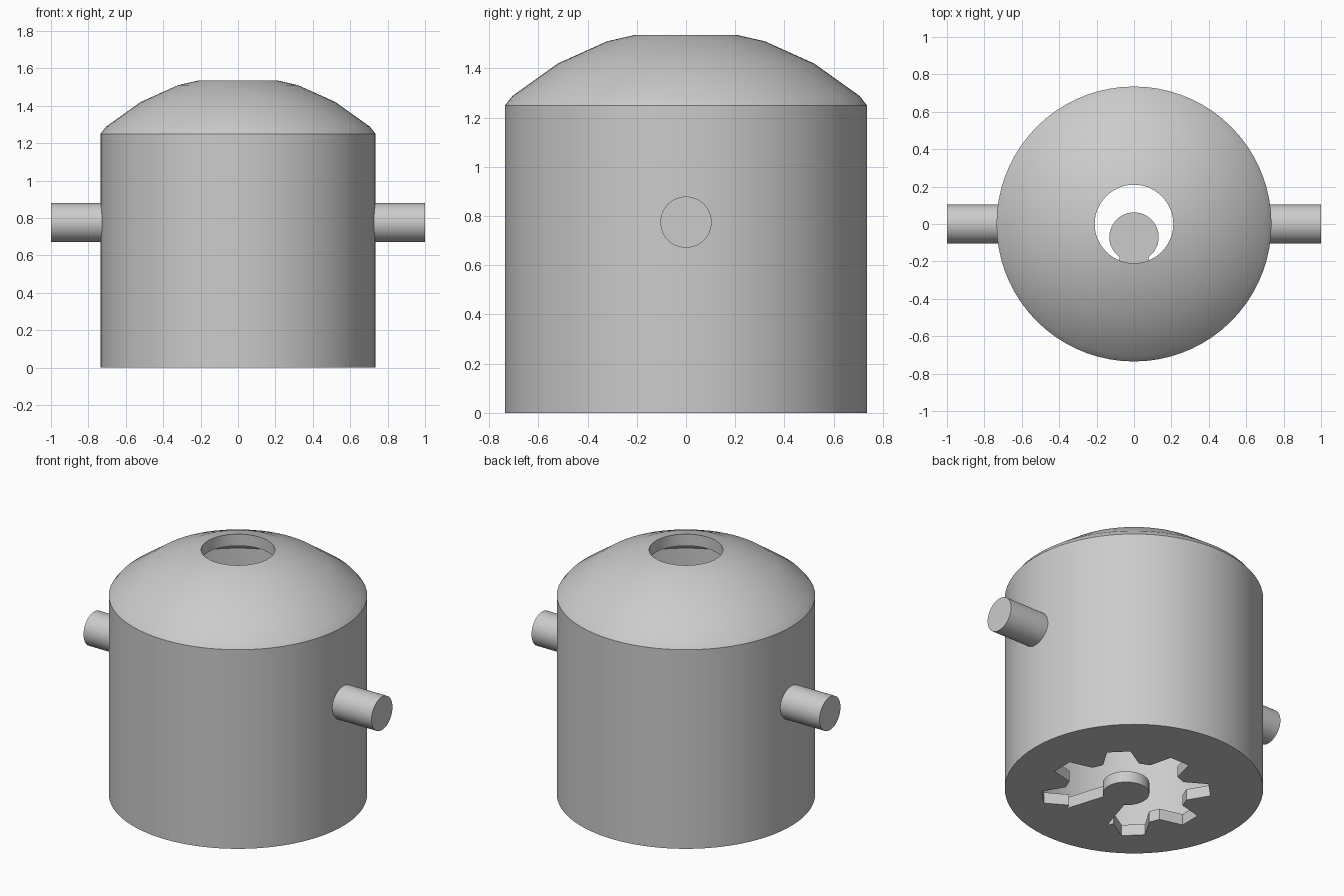
import bpy, bmesh
from math import radians, sin, cos, pi
from mathutils import Matrix, Vector

if "Cube" in bpy.data.objects:
    bpy.data.objects.remove(bpy.data.objects["Cube"], do_unlink=True)

grey = bpy.data.materials.new("plain_grey")
grey.use_nodes = True
colour = (0.6, 0.6, 0.6, 1)
grey.diffuse_color = colour
grey.node_tree.nodes["Principled BSDF"].inputs["Base Color"].default_value = colour

RADIUS, WALL = 0.735, 0.07
GEAR_Y = -0.07


def make_object(name, bm):
    bmesh.ops.recalc_face_normals(bm, faces=bm.faces)
    mesh = bpy.data.meshes.new(name)
    bm.to_mesh(mesh)
    bm.free()
    mesh.materials.append(grey)
    obj = bpy.data.objects.new(name, mesh)
    bpy.context.collection.objects.link(obj)
    return obj


def activate(obj):
    bpy.ops.object.select_all(action="DESELECT")
    obj.select_set(True)
    bpy.context.view_layer.objects.active = obj


def smooth(obj):
    activate(obj)
    bpy.ops.object.shade_smooth_by_angle(angle=radians(30))


def polar(r, degrees):
    return r * cos(radians(degrees)), r * sin(radians(degrees))


# Hollow tank: floor, wall and domed roof with a round opening
inner = RADIUS - WALL
profile = [(0, 0), (RADIUS, 0), (RADIUS, 1.25), (0.705, 1.288), (0.52, 1.42),
           (0.32, 1.51), (0.21, 1.535), (0.21, 1.462), (0.3, 1.442),
           (0.49, 1.355), (inner, 1.235), (inner, WALL), (0, WALL)]
bm = bmesh.new()
verts = [bm.verts.new((r, 0, z)) for r, z in profile]
edges = [bm.edges.new(pair) for pair in zip(verts, verts[1:])]
bmesh.ops.spin(bm, geom=verts + edges, cent=(0, 0, 0), axis=(0, 0, 1),
               angle=2 * pi, steps=72, use_merge=True)
bmesh.ops.remove_doubles(bm, verts=bm.verts, dist=0.0005)
tank = make_object("tank_body", bm)

# Gear-shaped floor opening: seven teeth, with a neck holding the hub disc
outline = [(0.076, -0.108), (0.149, -0.346)]
for i in range(7):
    middle = -45 + 45 * i
    outline += [polar(r, middle + a) for r, a in
                ((0.35, -17), (0.48, -8), (0.48, 8), (0.35, 17))]
outline += [(-0.149, -0.346), (-0.076, -0.108)]
start, end, steps = 230, -50, 40
outline += [polar(0.132, start + (end - start) * i / steps) for i in range(steps + 1)]

bm = bmesh.new()
base = bm.faces.new([bm.verts.new((x, y + GEAR_Y, -0.1)) for x, y in outline])
top = bmesh.ops.extrude_face_region(bm, geom=[base])["geom"]
bmesh.ops.translate(bm, vec=Vector((0, 0, 0.25)),
                    verts=[g for g in top if isinstance(g, bmesh.types.BMVert)])
cutter = make_object("gear_cutter", bm)
cutter.hide_render = True

cut = tank.modifiers.new("gear_opening", "BOOLEAN")
cut.operation = "DIFFERENCE"
cut.solver = "EXACT"
cut.object = cutter
activate(tank)
bpy.ops.object.modifier_apply(modifier=cut.name)
bpy.data.objects.remove(cutter, do_unlink=True)
smooth(tank)

# Round side pegs
for side, name in ((1, "left_peg"), (-1, "right_peg")):
    bm = bmesh.new()
    bmesh.ops.create_cone(bm, cap_ends=True, segments=48, radius1=0.104,
                          radius2=0.104, depth=0.3,
                          matrix=Matrix.Translation((side * 0.85, 0, 0.775))
                          @ Matrix.Rotation(pi / 2, 4, "Y"))
    smooth(make_object(name, bm))
